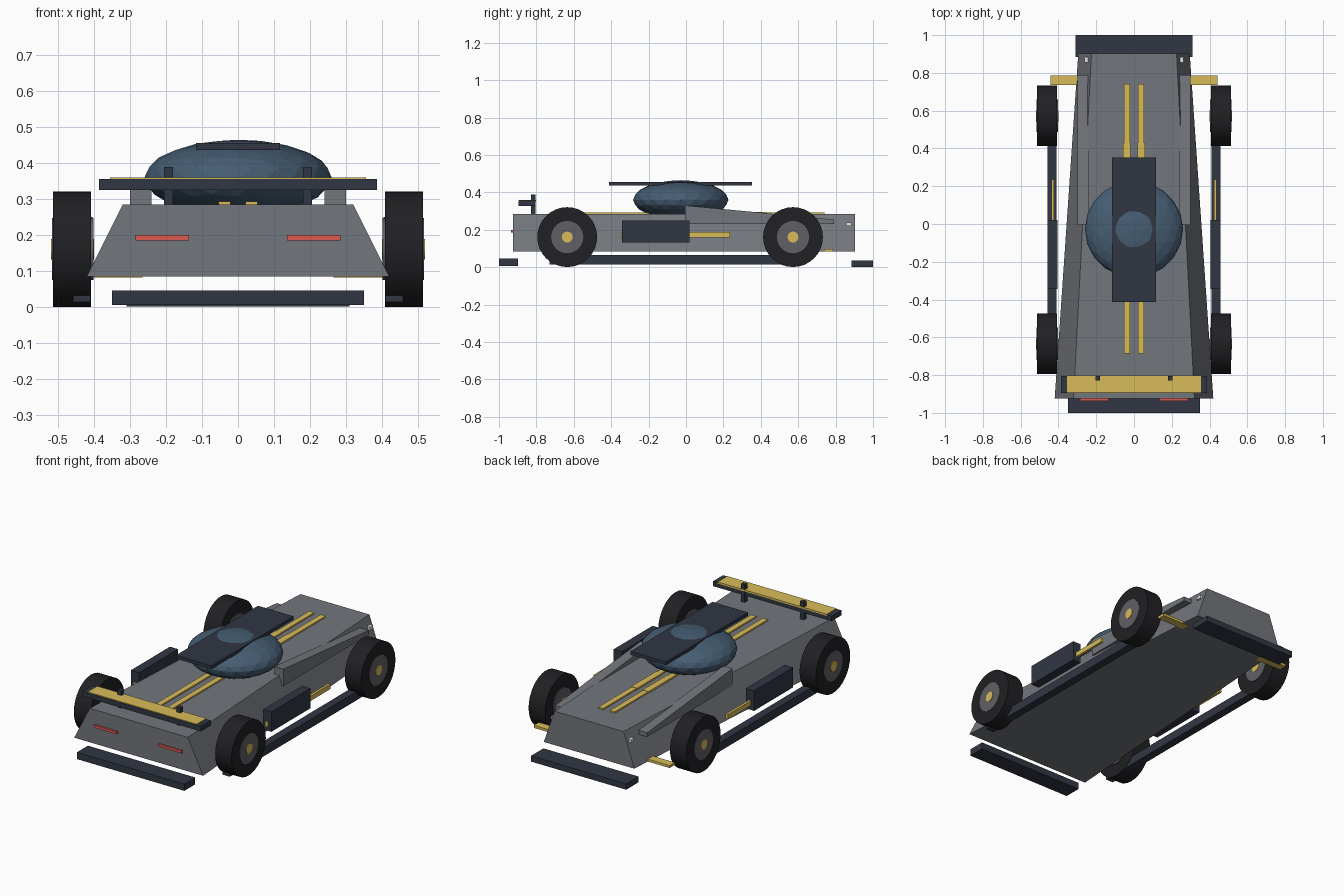
import bpy, bmesh, math
from mathutils import Matrix

if "Cube" in bpy.data.objects:
    bpy.data.objects.remove(bpy.data.objects["Cube"])


def material(name, rgb):
    m = bpy.data.materials.new(name)
    m.diffuse_color = (*rgb, 1)
    m.use_nodes = True
    m.node_tree.nodes["Principled BSDF"].inputs["Base Color"].default_value = m.diffuse_color
    return m


GREY = material("body_grey", (.17, .18, .20))
NAVY = material("dark_trim", (.030, .037, .055))
GOLD = material("gold_trim", (.69, .50, .10))
GLASS = material("canopy_blue", (.06, .11, .17))
RED = material("tail_red", (.70, .10, .08))
WHITE = material("lamp_white", (.75, .80, .82))
TYRE = material("tyre_black", (.015, .015, .018))
RIM = material("rim_grey", (.12, .12, .13))


def finish(name, bm, mat):
    bmesh.ops.recalc_face_normals(bm, faces=bm.faces)
    me = bpy.data.meshes.new(name)
    bm.to_mesh(me)
    bm.free()
    me.materials.append(mat)
    ob = bpy.data.objects.new(name, me)
    bpy.context.collection.objects.link(ob)
    return ob


def box(name, x, y, z, mat, shape=None):
    """Box from ranges; shape(co) may reshape the unit corners."""
    bm = bmesh.new()
    bmesh.ops.create_cube(bm, size=1)
    for v in bm.verts:
        v.co = [r[0] + (c + .5) * (r[1] - r[0]) for c, r in zip(v.co, (x, y, z))]
        if shape:
            shape(v.co)
    return finish(name, bm, mat)


def pair(name, x, y, z, mat, shape=None):
    """Left and right copies of a box given on the +x side."""
    for side, s in (("right", 1), ("left", -1)):
        ob = box(f"{name}_{side}", x, y, z, mat, shape)
        if s < 0:
            ob.data.transform(Matrix.Scale(-1, 4, (1, 0, 0)))
            ob.data.flip_normals()


def disc(name, x0, x1, y, z, r, mat, bevel=0):
    """Cylinder along x."""
    bm = bmesh.new()
    bmesh.ops.create_cone(bm, cap_ends=True, segments=32, radius1=r, radius2=r,
                          depth=abs(x1 - x0))
    bmesh.ops.transform(bm, verts=bm.verts, matrix=Matrix.Translation(((x0 + x1) / 2, y, z))
                        @ Matrix.Rotation(math.pi / 2, 4, 'Y'))
    ob = finish(name, bm, mat)
    bpy.context.view_layer.objects.active = ob
    ob.select_set(True)
    bpy.ops.object.shade_smooth_by_angle(angle=math.radians(30))
    ob.select_set(False)


# Main body: box narrowing towards the top and the +y end
def taper_body(co):
    top, far = co.z > .2, co.y > 0
    half = (.225 if far else .32) if top else (.295 if far else .42)
    co.x = math.copysign(half, co.x)


box("body", (-1, 1), (-.925, .903), (.085, .285), GREY, taper_body)


# Fender wedges falling towards the +y end
def slope_fender(co):
    if co.z > .25 and co.y > .5:
        co.z = .255


pair("fender", (.24, .30), (-.005, .79), (.23, .33), GREY, slope_fender)

# Faceted canopy
bm = bmesh.new()
bmesh.ops.create_icosphere(bm, subdivisions=3, radius=1)
bmesh.ops.transform(bm, verts=bm.verts, matrix=Matrix.Translation((0, -.028, .36))
                    @ Matrix.Diagonal((.26, .255, .105, 1)))
finish("canopy", bm, GLASS)
box("roof_panel", (-.116, .116), (-.412, .352), (.436, .456), NAVY)

# Racing stripes
pair("stripe", (.021, .054), (-.685, .74), (.28, .293), GOLD)
pair("stripe_overlay", (.018, .057), (.20, .43), (.28, .295), GOLD)

# Wing on struts
box("wing", (-.386, .386), (-.896, -.805), (.326, .356), NAVY)
box("wing_top", (-.356, .356), (-.893, -.803), (.35, .36), GOLD)
pair("wing_strut", (.18, .205), (-.828, -.804), (.275, .39), NAVY)

# Bumper blades at both ends
box("front_blade", (-.35, .35), (-1, -.898), (.006, .046), NAVY)
box("rear_blade", (-.31, .31), (.885, 1), (.002, .036), NAVY)

# Side skirts, pods and their gold inserts
pair("side_skirt", (.41, .458), (-.73, .60), (.015, .066), NAVY)
pair("side_pod", (.404, .458), (-.343, .02), (.132, .25), NAVY)
pair("pod_insert", (.423, .438), (-.347, .236), (.158, .187), GOLD)

# Small winglets near the +y wheels
pair("winglet", (.265, .443), (.737, .785), (.083, .098), GOLD)

# Lamps
pair("tail_lamp", (.136, .285), (-.936, -.92), (.185, .2), RED)
pair("head_lamp", (.236, .261), (.855, .885), (.219, .239), WHITE)

# Wheels
for s, side in ((1, "right"), (-1, "left")):
    for y, end in ((-.635, "front"), (.572, "rear")):
        tag = f"{end}_{side}"
        disc(f"tyre_{tag}", s * .408, s * .514, y, .161, .16, TYRE)
        disc(f"rim_{tag}", s * .402, s * .516, y, .161, .086, RIM)
        disc(f"hub_{tag}", s * .40, s * .519, y, .161, .029, GOLD)

# Rest on the ground
for ob in bpy.context.collection.objects:
    ob.data.update()
